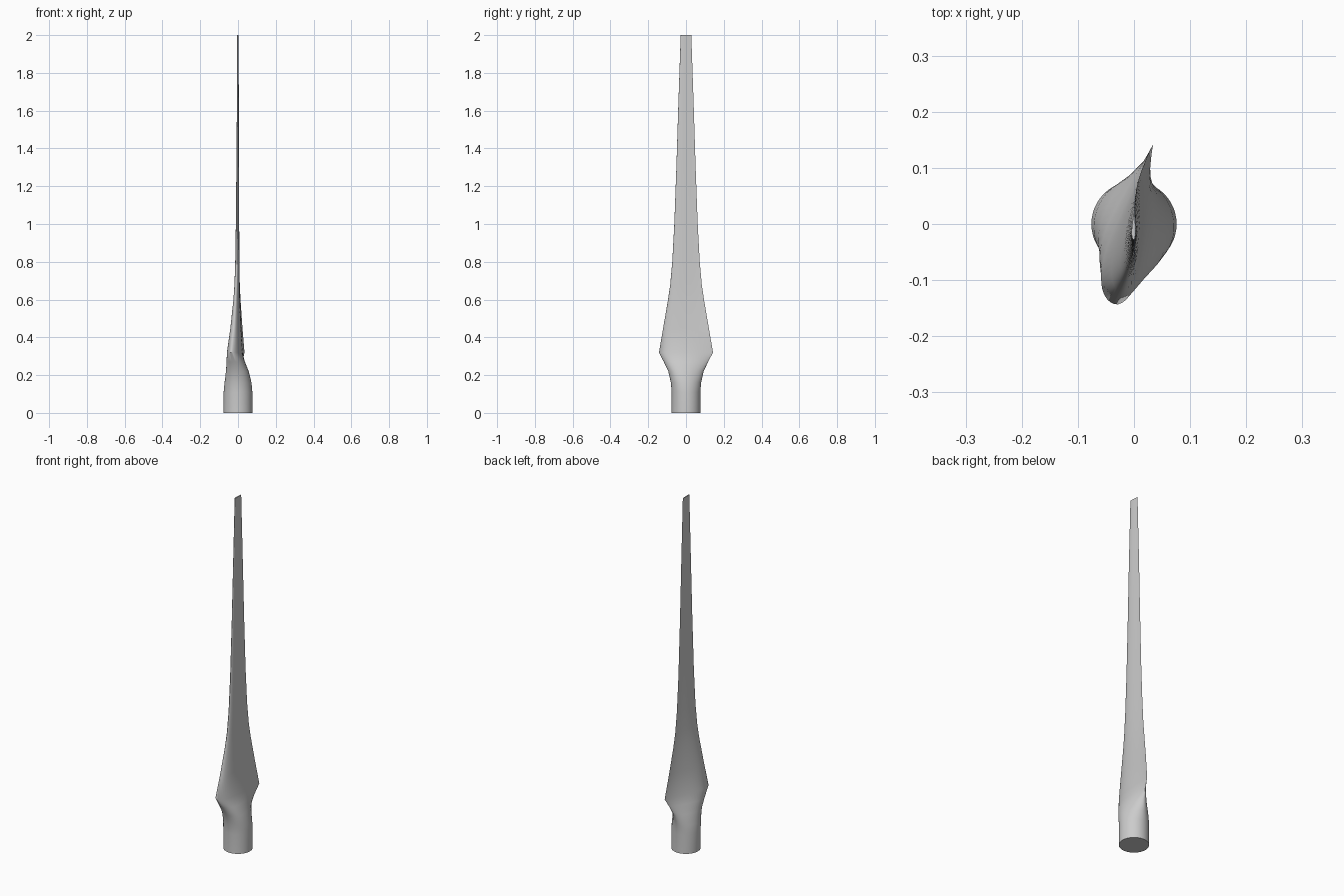
import bpy, bmesh
from math import sin, cos, pi, radians

cube = bpy.data.objects.get("Cube")
if cube:
    bpy.data.objects.remove(cube)

SIDES = 48

# height, half chord, left bulge, right bulge, twist in degrees, round root (1) to aerofoil (0)
STATIONS = [
    (0.00, 0.076, 0.076, 0.076, 0, 1.0),
    (0.11, 0.076, 0.076, 0.076, 0, 1.0),
    (0.16, 0.080, 0.073, 0.073, 2, 0.9),
    (0.22, 0.094, 0.064, 0.062, 6, 0.6),
    (0.27, 0.119, 0.052, 0.045, 11, 0.25),
    (0.32, 0.147, 0.038, 0.030, 13.5, 0.0),
    (0.45, 0.123, 0.026, 0.022, 11, 0.0),
    (0.60, 0.096, 0.016, 0.014, 8, 0.0),
    (0.68, 0.084, 0.013, 0.012, 6.5, 0.0),
    (0.80, 0.073, 0.011, 0.010, 5, 0.0),
    (1.00, 0.062, 0.009, 0.008, 4, 0.0),
    (1.30, 0.051, 0.007, 0.006, 3, 0.0),
    (1.65, 0.040, 0.005, 0.005, 2, 0.0),
    (2.00, 0.028, 0.004, 0.003, 1, 0.0),
]


def section(z, half, left, right, twist, roundness):
    """Twisted cross-section: blunt leading edge at -y, sharp trailing edge at +y."""
    a = radians(twist)
    points = []
    for i in range(SIDES):
        t = 2 * pi * i / SIDES
        foil = sin(t) * (1 - cos(t)) / 1.3
        x = roundness * sin(t) + (1 - roundness) * foil
        x *= right if x > 0 else left
        y = half * cos(t)
        points.append((x * cos(a) + y * sin(a), y * cos(a) - x * sin(a), z))
    return points


# Loft the blade through its stations and close both ends
bm = bmesh.new()
rings = [[bm.verts.new(p) for p in section(*s)] for s in STATIONS]
for low, high in zip(rings, rings[1:]):
    for i in range(SIDES):
        j = (i + 1) % SIDES
        bm.faces.new((low[i], low[j], high[j], high[i]))
bm.faces.new(rings[0])
bm.faces.new(rings[-1])
bmesh.ops.recalc_face_normals(bm, faces=bm.faces)
mesh = bpy.data.meshes.new("blade")
bm.to_mesh(mesh)
bm.free()

blade = bpy.data.objects.new("blade", mesh)
bpy.context.collection.objects.link(blade)

# Plain grey finish
grey = bpy.data.materials.new("light grey")
grey.use_nodes = True
colour = (0.6, 0.6, 0.6, 1)
grey.diffuse_color = colour
grey.node_tree.nodes["Principled BSDF"].inputs["Base Color"].default_value = colour
mesh.materials.append(grey)

bpy.context.view_layer.objects.active = blade
blade.select_set(True)
bpy.ops.object.shade_smooth_by_angle(angle=radians(35))
